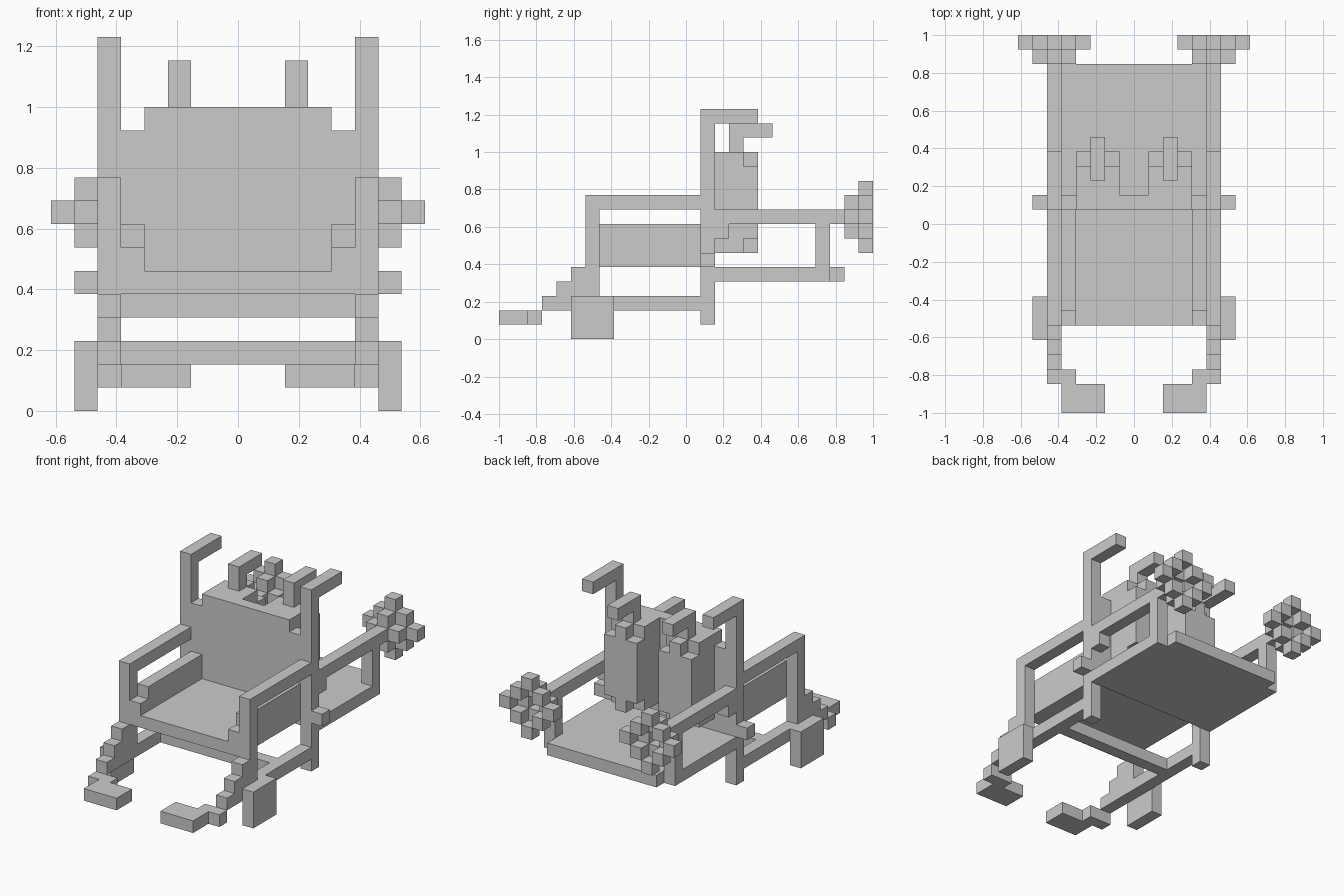
import bpy, bmesh
from mathutils import Matrix, Vector

if "Cube" in bpy.data.objects:
    bpy.data.objects.remove(bpy.data.objects["Cube"])

U = 2 / 26  # the model sits on a grid, 26 cells long


def part(name, boxes, mirror=True):
    """One object from boxes (x0, x1, y0, y1, z0, z1) in grid cells."""
    bm = bmesh.new()
    for x0, x1, y0, y1, z0, z1 in boxes:
        centre = Vector((x0 + x1, y0 + y1, z0 + z1)) * U / 2
        size = Vector((x1 - x0, y1 - y0, z1 - z0)) * U
        bmesh.ops.create_cube(bm, size=1, matrix=Matrix.Translation(centre) @ Matrix.Diagonal(size.to_4d()))
    me = bpy.data.meshes.new(name)
    bm.to_mesh(me)
    bm.free()
    ob = bpy.data.objects.new(name, me)
    bpy.context.collection.objects.link(ob)
    if mirror:
        mod = ob.modifiers.new("mirror", 'MIRROR')
        mod.use_mirror_merge = False
    return ob


# Seat, backrest and rear deck
part("seat", [(-5, 5, -7, 1, 5, 6)], False)
part("backrest", [(-5, 5, 1, 2, 5, 12), (-4, 4, 1, 2, 12, 13)], False)
part("rear_deck", [(-5, 5, 2, 11, 4, 5)], False)
part("cross_bar", [(-5, 5, -3, -2, 2, 3)], False)
part("side_panel", [(4, 5, -7, 1, 6, 7), (4, 5, -6, 1, 7, 8)])

# Side frame
part("back_post", [(5, 6, 1, 2, 1, 16)])
part("push_handle", [(5, 6, 2, 5, 15, 16)])
part("front_post", [(5, 6, -7, -6, 3, 9)])
part("armrest", [(5, 6, -7, 1, 9, 10)])
part("lower_rail", [(5, 6, -8, 1, 2, 3)])
part("deck_rail", [(5, 6, 2, 10, 4, 5)])
part("thruster_rail", [(5, 6, 2, 11, 8, 9), (5, 6, 2, 3, 7, 8)])
part("rear_strut", [(5, 6, 9, 10, 5, 8)])
part("side_knob", [(6, 7, 1, 2, 5, 6)])

# Front wheels, stepped leg supports and foot pads
part("front_wheel", [(6, 7, -8, -5, 0, 3)])
part("leg_support", [(5, 6, -8, -7, 3, 5), (5, 6, -9, -8, 2, 4), (5, 6, -10, -9, 2, 3)])
part("foot_pad", [(4, 6, -11, -10, 1, 2), (2, 5, -13, -11, 1, 2)])

# Tanks with the rear corners cut away at both ends, and hooked valves
part("tank", [(1, 4, 2, 5, 7, 12)]
     + [b for z in (6, 12) for b in ((1, 4, 2, 4, z, z + 1), (2, 3, 4, 5, z, z + 1))])
part("tank_valve", [(2, 3, 3, 4, 13, 14), (2, 3, 3, 6, 14, 15)])

# Flared thruster nozzles: diamond rings of growing radius
nozzle = []
for r in (1, 2):
    for dx in range(-r, r + 1):
        for dz in {r - abs(dx), abs(dx) - r}:
            nozzle.append((5 + dx, 6 + dx, 10 + r, 11 + r, 8 + dz, 9 + dz))
part("thruster_nozzle", nozzle)
